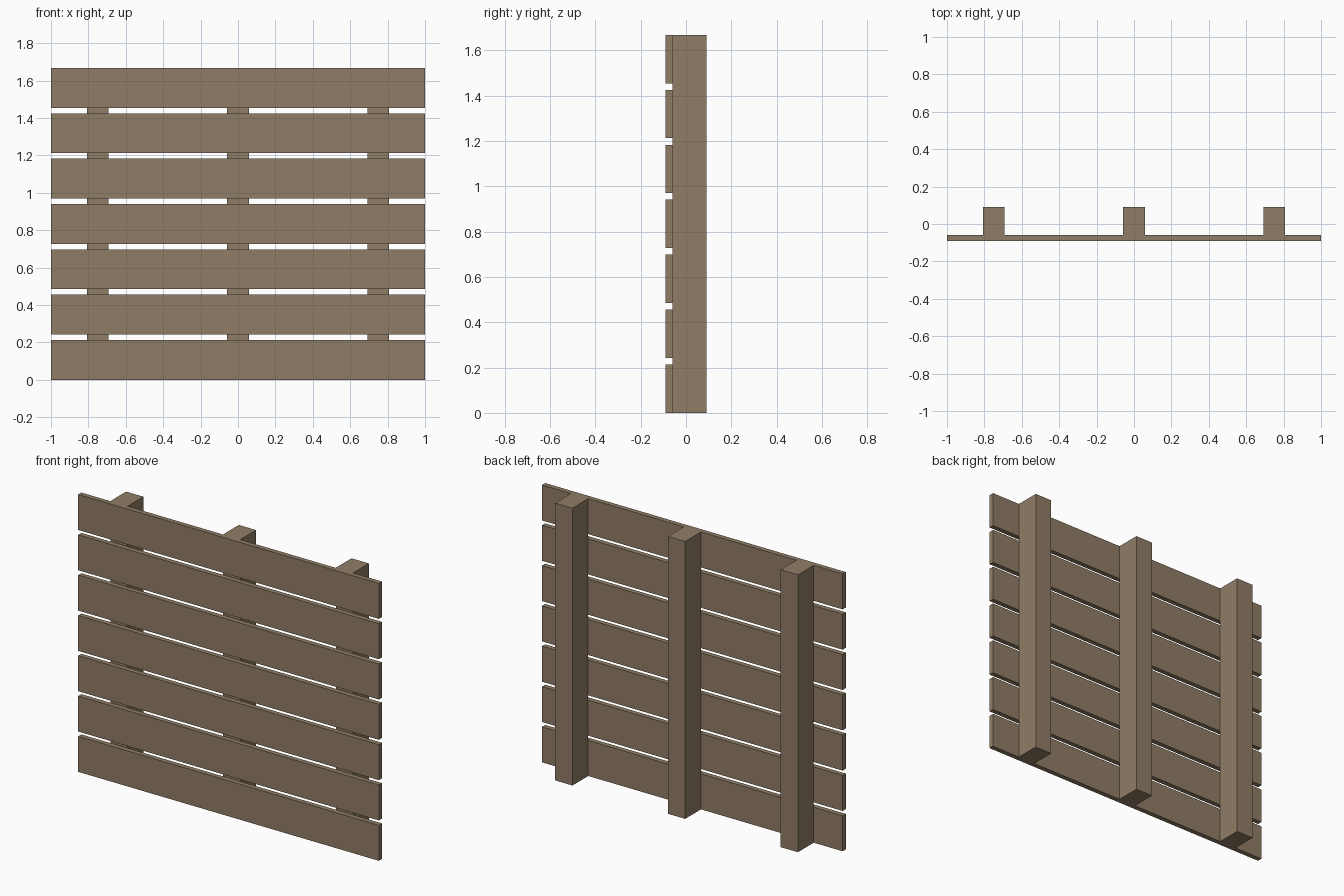
import bpy

if "Cube" in bpy.data.objects:
    bpy.data.objects.remove(bpy.data.objects["Cube"])

wood = bpy.data.materials.new("weathered_wood")
wood.diffuse_color = (0.28, 0.205, 0.135, 1)
wood.use_nodes = True
wood.node_tree.nodes["Principled BSDF"].inputs["Base Color"].default_value = wood.diffuse_color


def box(name, x, y, z):
    """Box given as (min, max) ranges on each axis."""
    ranges = (x, y, z)
    bpy.ops.mesh.primitive_cube_add(size=1, location=[(a + b) / 2 for a, b in ranges])
    ob = bpy.context.object
    ob.name = name
    ob.scale = [b - a for a, b in ranges]
    bpy.ops.object.transform_apply(location=False, rotation=False, scale=True)
    ob.data.materials.append(wood)
    return ob


PLANKS, PLANK_H, HEIGHT = 7, 0.2135, 1.668
FRONT, JOINT, BACK = -0.09, -0.06, 0.09
pitch = (HEIGHT - PLANK_H) / (PLANKS - 1)

# Horizontal planks across the front
for i in range(PLANKS):
    box(f"plank_{i + 1}", (-1, 1), (FRONT, JOINT), (i * pitch, i * pitch + PLANK_H))

# Upright posts behind the planks
for side, cx in (("left", -0.75), ("middle", 0), ("right", 0.75)):
    box(f"{side}_post", (cx - 0.0575, cx + 0.0575), (JOINT, BACK), (0, HEIGHT))
